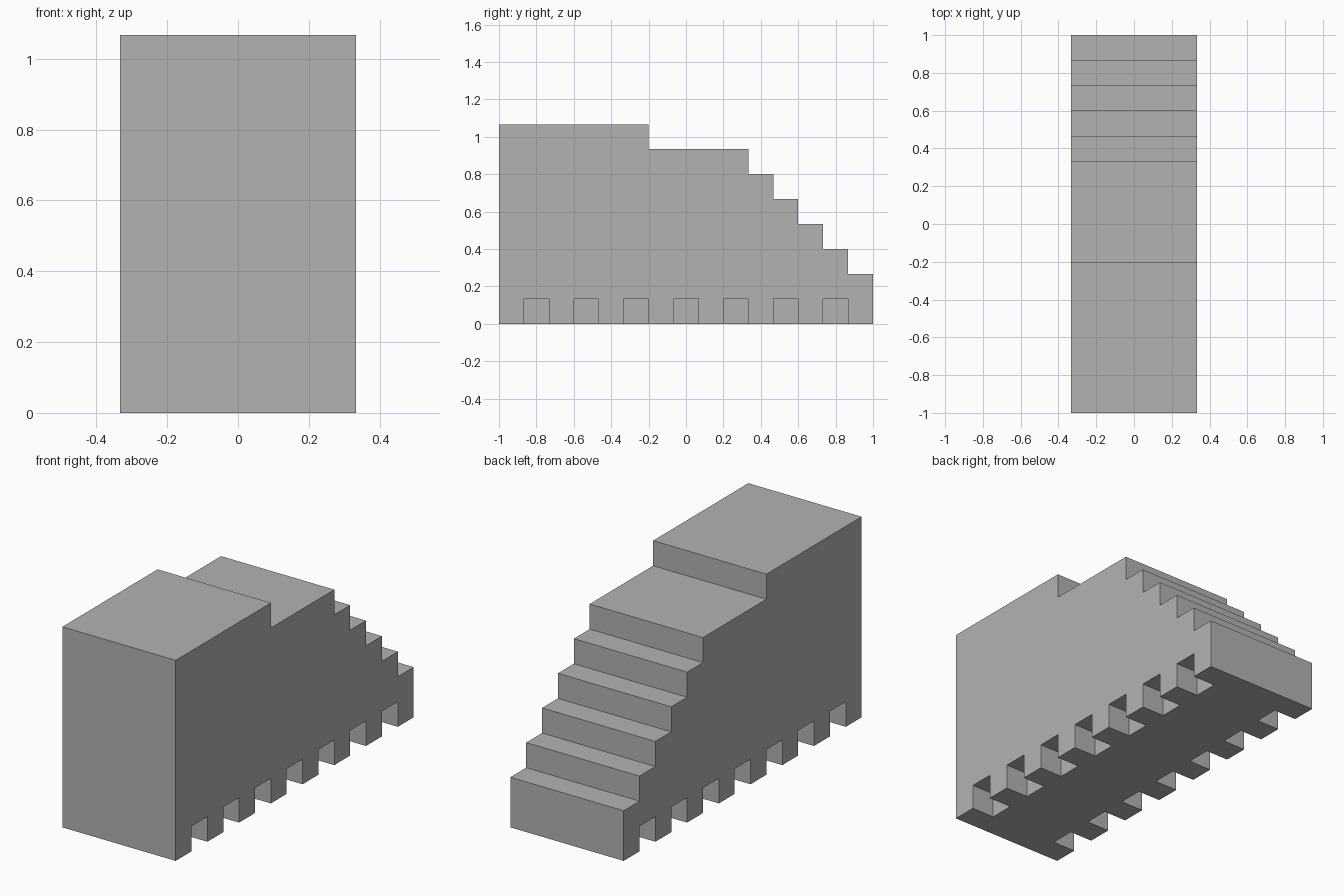
import bpy
import bmesh
from mathutils import Matrix, Vector

if "Cube" in bpy.data.objects:
    bpy.data.objects.remove(bpy.data.objects["Cube"], do_unlink=True)

U = 2 / 15            # one module: a step, a notch, a foot
LENGTH, HALF_WIDTH = 15, 2.5

grey = bpy.data.materials.new("plain grey")
grey.use_nodes = True
colour = (0.45, 0.45, 0.45, 1)
grey.diffuse_color = colour
grey.node_tree.nodes["Principled BSDF"].inputs["Base Color"].default_value = colour


def make_object(name, bm):
    bmesh.ops.recalc_face_normals(bm, faces=bm.faces)
    mesh = bpy.data.meshes.new(name)
    bm.to_mesh(mesh)
    bm.free()
    mesh.materials.append(grey)
    obj = bpy.data.objects.new(name, mesh)
    bpy.context.collection.objects.link(obj)
    return obj


def point(x, y, z):
    return Vector((x, y - LENGTH / 2, z)) * U


# Stepped body: side profile (where each tread ends, its height), extruded across
treads = [(6, 8), (10, 7)] + [(11 + i, 6 - i) for i in range(5)]
profile = [(0, 0)]
start = 0
for end, height in treads:
    profile += [(start, height), (end, height)]
    start = end
profile.append((LENGTH, 0))

bm = bmesh.new()
side = bm.faces.new([bm.verts.new(point(-HALF_WIDTH, y, z)) for y, z in profile])
extruded = bmesh.ops.extrude_face_region(bm, geom=[side], use_keep_orig=True)
moved = [v for v in extruded["geom"] if isinstance(v, bmesh.types.BMVert)]
bmesh.ops.translate(bm, verts=moved, vec=(2 * HALF_WIDTH * U, 0, 0))
body = make_object("stepped_body", bm)

# Square notches along both bottom edges, one module deep and high
bm = bmesh.new()
for sign in (-1, 1):
    for y in range(1, LENGTH, 2):
        centre = point(sign * (HALF_WIDTH + 0.5), y + 0.5, 0)
        bmesh.ops.create_cube(
            bm, size=1,
            matrix=Matrix.Translation(centre) @ Matrix.Diagonal((3 * U, U, 2 * U, 1)))
cutter = make_object("notch_cutter", bm)
cutter.hide_render = True

notches = body.modifiers.new("notches", "BOOLEAN")
notches.operation = "DIFFERENCE"
notches.solver = "EXACT"
notches.object = cutter

# Apply the cut and drop the cutter
bpy.context.view_layer.objects.active = body
bpy.ops.object.modifier_apply(modifier=notches.name)
bpy.data.objects.remove(cutter, do_unlink=True)
